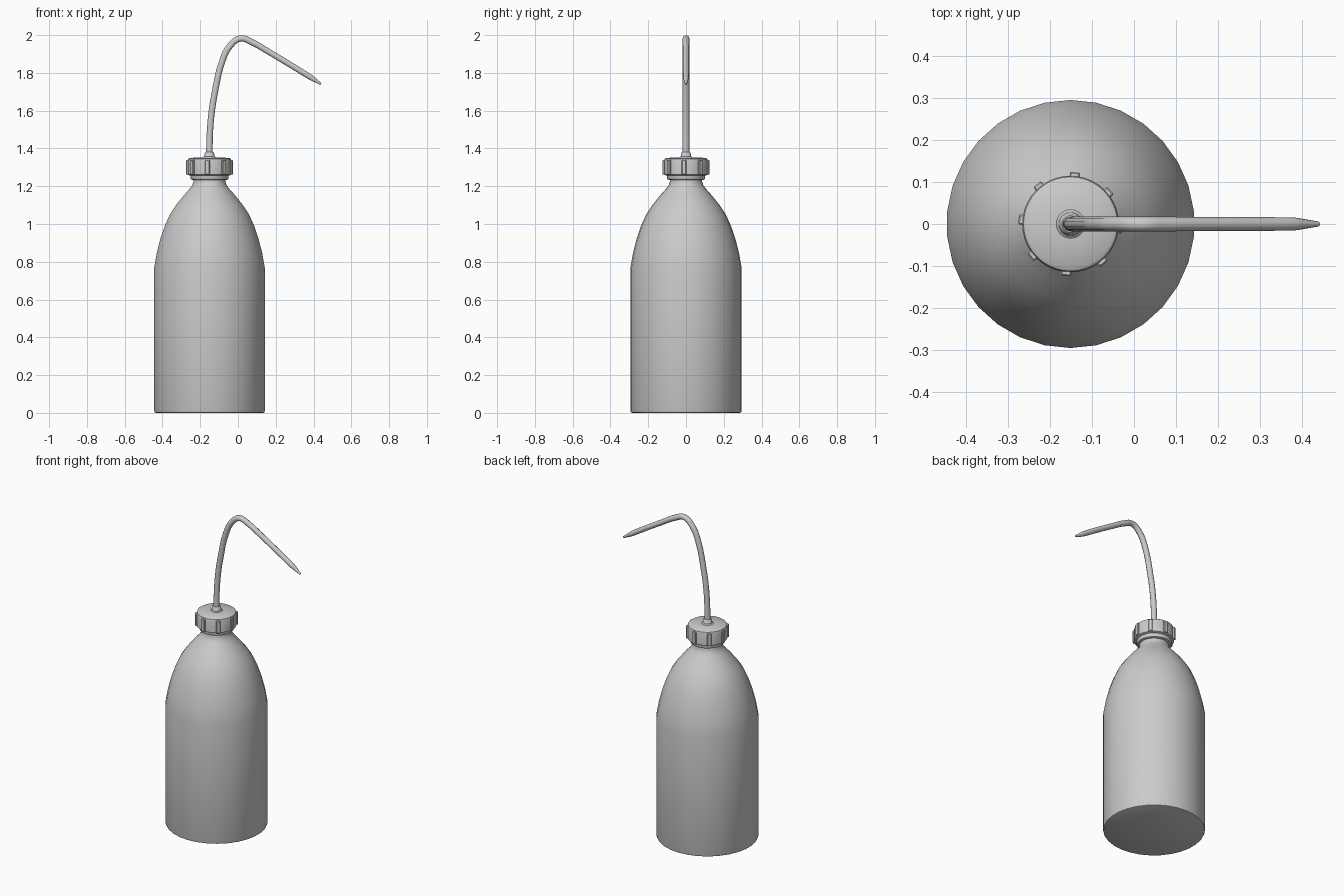
import bpy, bmesh, math
from mathutils import Matrix

if "Cube" in bpy.data.objects:
    bpy.data.objects.remove(bpy.data.objects["Cube"])

AXIS_X = -0.151


def finish(obj, angle=35):
    bpy.ops.object.select_all(action='DESELECT')
    obj.select_set(True)
    bpy.context.view_layer.objects.active = obj
    bpy.ops.object.shade_smooth_by_angle(angle=math.radians(angle))


def mesh_object(name, bm):
    bmesh.ops.recalc_face_normals(bm, faces=bm.faces)
    me = bpy.data.meshes.new(name)
    bm.to_mesh(me)
    bm.free()
    obj = bpy.data.objects.new(name, me)
    bpy.context.collection.objects.link(obj)
    finish(obj)
    return obj


def lathe(name, profile, sides):
    """Closed solid of revolution from (radius, z) pairs."""
    bm = bmesh.new()
    rings = []
    for r, z in profile:
        rings.append([bm.verts.new((
            AXIS_X + r * math.cos(math.pi / 2 + 2 * math.pi * i / sides),
            r * math.sin(math.pi / 2 + 2 * math.pi * i / sides), z))
            for i in range(sides)])
    for a, b in zip(rings, rings[1:]):
        for i in range(sides):
            j = (i + 1) % sides
            bm.faces.new((a[i], a[j], b[j], b[i]))
    bm.faces.new(rings[0][::-1])
    bm.faces.new(rings[-1])
    return mesh_object(name, bm)


# Bottle body with curved shoulder and neck
lathe("bottle", [
    (0.285, 0.0), (0.292, 0.003), (0.295, 0.012), (0.295, 0.765),
    (0.281, 0.845), (0.262, 0.92), (0.238, 0.99), (0.211, 1.05),
    (0.178, 1.10), (0.138, 1.15), (0.105, 1.187), (0.092, 1.205),
    (0.086, 1.222), (0.086, 1.29)], 30)

# Ring under the cap
lathe("neck_ring", [(0.086, 1.232), (0.098, 1.236), (0.101, 1.243),
                    (0.101, 1.27)], 32)

# Screw cap with the raised spout collar
lathe("cap", [
    (0.108, 1.258), (0.115, 1.262), (0.115, 1.335), (0.112, 1.345),
    (0.105, 1.350), (0.034, 1.353), (0.028, 1.358), (0.024, 1.378),
    (0.020, 1.382)], 40)

# Grip ribs around the cap
bm = bmesh.new()
for k in range(8):
    turn = (Matrix.Translation((AXIS_X, 0, 0))
            @ Matrix.Rotation(math.radians(45 * k - 5), 4, 'Z'))
    place = Matrix.Translation((0.113, 0, 1.3)) @ Matrix.Diagonal((0.022, 0.024, 0.078, 1))
    bmesh.ops.create_cube(bm, size=1, matrix=turn @ place)
bmesh.ops.bevel(bm, geom=bm.edges[:], offset=0.003, segments=1, affect='EDGES')
mesh_object("cap_ribs", bm)

# Bent spout tube, tapering at the tip: x, z, radius
path = [(-0.153, 1.34, 0.018), (-0.144, 1.55, 0.0175), (-0.120, 1.71, 0.0175),
        (-0.084, 1.86, 0.0175), (-0.046, 1.938, 0.0175), (0.012, 1.982, 0.0175),
        (0.074, 1.962, 0.0175), (0.167, 1.909, 0.0165), (0.355, 1.795, 0.016),
        (0.385, 1.776, 0.015), (0.439, 1.741, 0.006)]
cu = bpy.data.curves.new("spout_tube", 'CURVE')
cu.dimensions = '3D'
cu.bevel_depth = 1.0
cu.bevel_resolution = 3
cu.resolution_u = 5
cu.use_fill_caps = True
sp = cu.splines.new('BEZIER')
sp.bezier_points.add(len(path) - 1)
for p, (x, z, r) in zip(sp.bezier_points, path):
    p.co = (x, 0, z)
    p.radius = r
    p.handle_left_type = p.handle_right_type = 'AUTO'
tube = bpy.data.objects.new("spout_tube", cu)
bpy.context.collection.objects.link(tube)
bpy.ops.object.select_all(action='DESELECT')
tube.select_set(True)
bpy.context.view_layer.objects.active = tube
bpy.ops.object.convert(target='MESH')
finish(bpy.context.view_layer.objects.active, 50)
